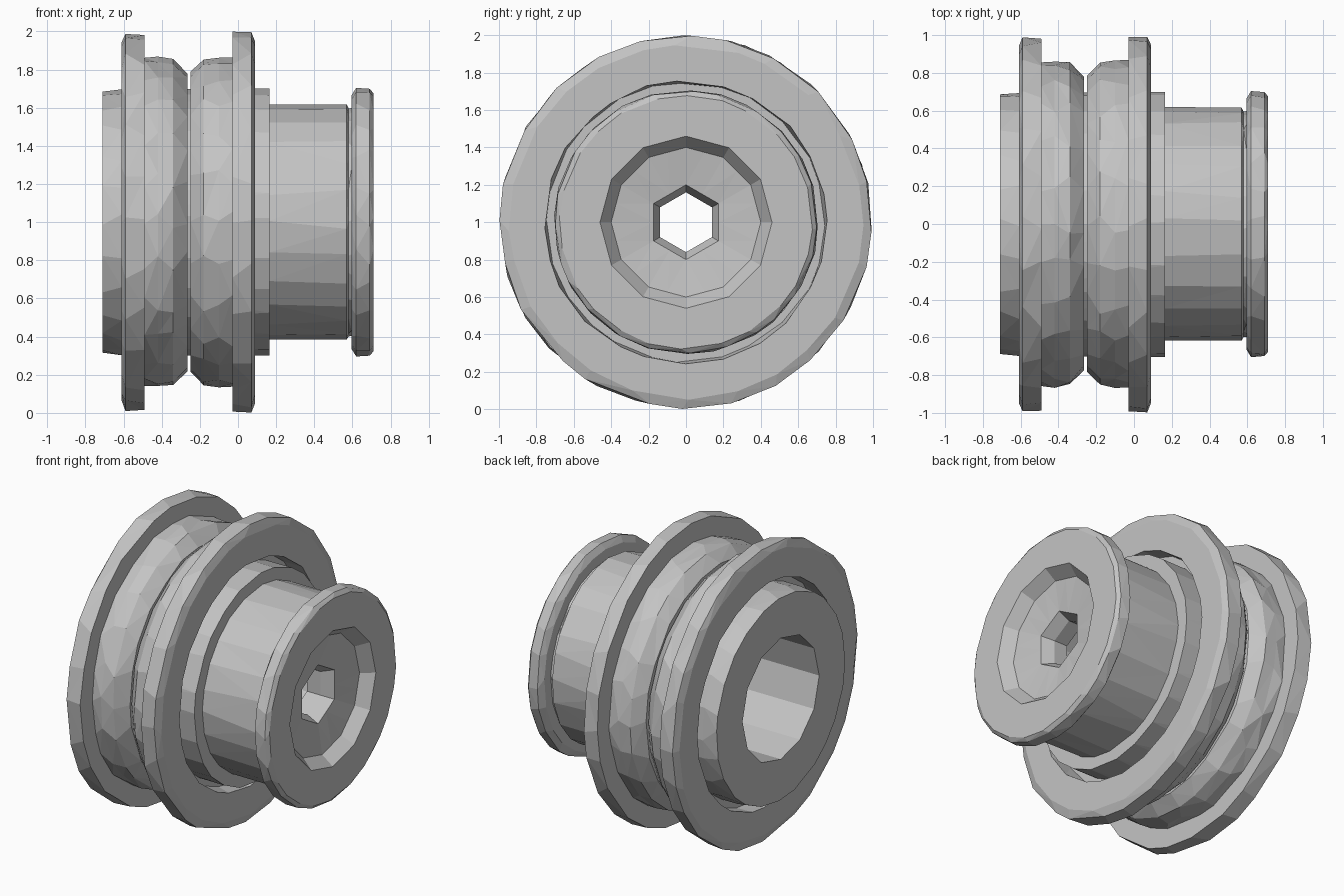
import bpy, bmesh, math, random

random.seed(4)
cube = bpy.data.objects.get("Cube")
if cube:
    bpy.data.objects.remove(cube, do_unlink=True)

AXLE_Z = 1.0
SEGS = 24

grey = bpy.data.materials.new("plain_grey")
grey.use_nodes = True
colour = (0.55, 0.55, 0.55, 1)
grey.diffuse_color = colour
grey.node_tree.nodes["Principled BSDF"].inputs["Base Color"].default_value = colour


def polygon_radius(radius, sides, angle):
    """Distance to the edge of a regular polygon with a corner at angle zero."""
    half = math.pi / sides
    return radius * math.cos(half) / math.cos(angle % (2 * half) - half)


def lathe(name, profile, wobble):
    """Spin a closed profile of (x, radius[, sides]) around the axle.

    Round rings get uneven corner spacing for a faceted look;
    rings with a side count stay regular polygons."""
    bm = bmesh.new()
    rings = []
    for x, radius, *sides in profile:
        ring = []
        for i in range(SEGS):
            angle = 2 * math.pi * i / SEGS
            if sides:
                r = polygon_radius(radius, sides[0], angle)
            else:
                angle += random.uniform(-0.25, 0.25) * 2 * math.pi / SEGS
                r = radius - random.uniform(0, wobble)
            ring.append(bm.verts.new((x, r * math.sin(angle),
                                      AXLE_Z + r * math.cos(angle))))
        rings.append(ring)
    for k, ring in enumerate(rings):
        following = rings[(k + 1) % len(rings)]
        for i in range(SEGS):
            j = (i + 1) % SEGS
            bm.faces.new((ring[i], ring[j], following[j], following[i]))
    bmesh.ops.triangulate(bm, faces=bm.faces[:])
    bmesh.ops.recalc_face_normals(bm, faces=bm.faces[:])
    mesh = bpy.data.meshes.new(name)
    bm.to_mesh(mesh)
    bm.free()
    mesh.materials.append(grey)
    obj = bpy.data.objects.new(name, mesh)
    bpy.context.collection.objects.link(obj)
    return obj


# Flanged rim at the wide end
lathe("left_rim", [
    (-0.265, 0.60), (-0.265, 0.79), (-0.34, 0.86), (-0.42, 0.87),
    (-0.49, 0.87), (-0.49, 0.99), (-0.59, 1.0), (-0.61, 0.95),
    (-0.61, 0.76), (-0.50, 0.75), (-0.50, 0.60),
], 0.015)

# Flanged rim in the middle
lathe("right_rim", [
    (-0.25, 0.60), (-0.25, 0.79), (-0.18, 0.86), (-0.10, 0.87),
    (-0.03, 0.87), (-0.03, 1.0), (0.07, 1.0), (0.09, 0.95),
    (0.09, 0.76), (-0.02, 0.75), (-0.02, 0.60),
], 0.01)

# Hub with shoulder, barrel, end flange, dished end and stepped bore
lathe("hub", [
    (-0.71, 0.69), (-0.61, 0.70), (0.165, 0.705), (0.165, 0.62),
    (0.57, 0.62), (0.58, 0.60), (0.595, 0.60), (0.595, 0.67),
    (0.62, 0.71), (0.69, 0.705), (0.71, 0.68),
    (0.71, 0.46, 12), (0.63, 0.40, 12), (0.60, 0.20, 6),
    (0.52, 0.16, 6), (0.42, 0.16, 6), (0.42, 0.41, 12), (-0.71, 0.41, 12),
], 0.006)
